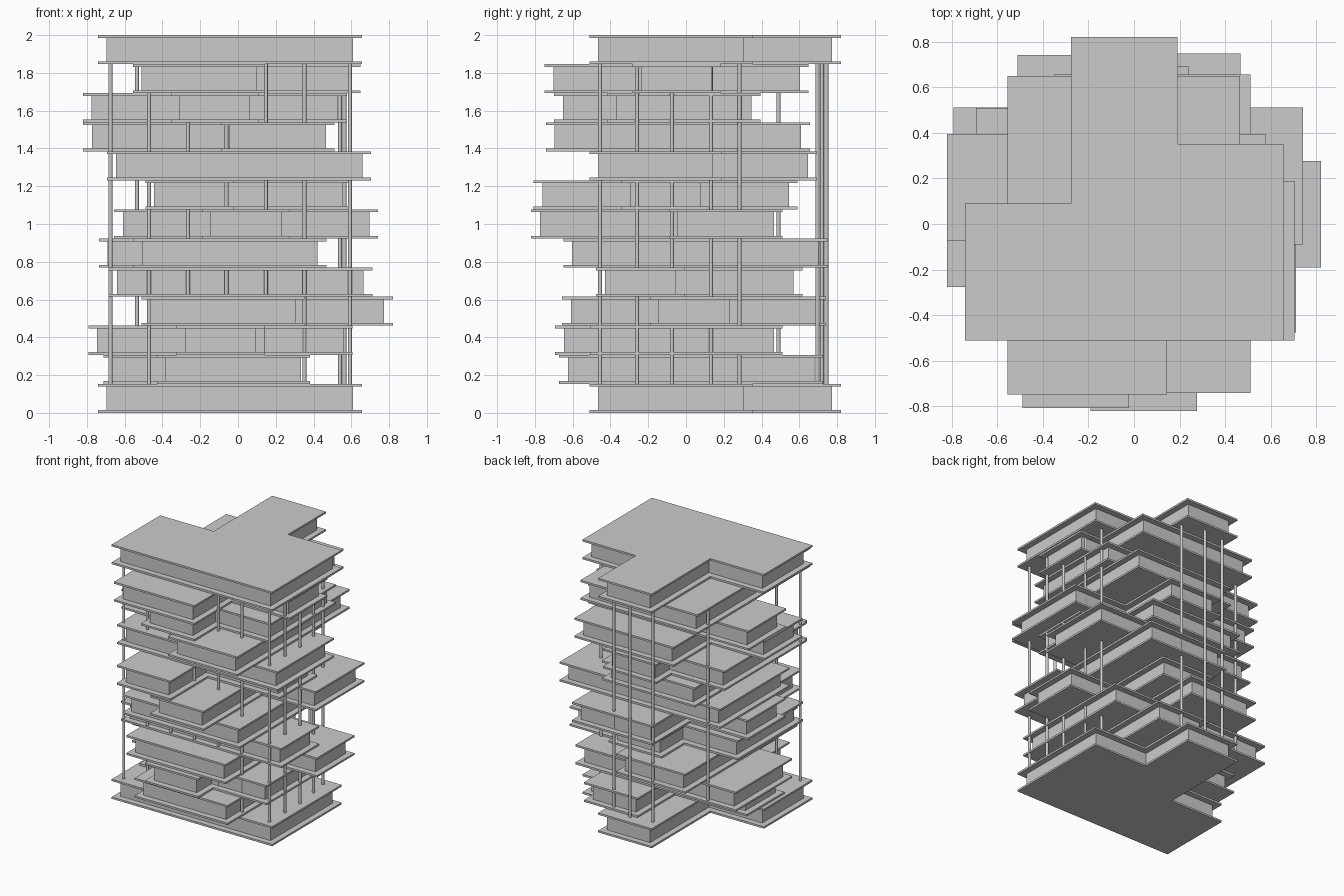
import bpy, bmesh
from math import radians
from mathutils import Matrix, Vector

if "Cube" in bpy.data.objects:
    bpy.data.objects.remove(bpy.data.objects["Cube"])

FLOORS = 13
H = 2.0 / FLOORS      # storey height
T = 0.0145            # slab thickness
INSET = 0.046         # walls set back from the slab edge
W = 1.397             # long side of each plan

# plan: left x, base y, left arm depth, right arm depth, total depth, pivot offset
PLANS = [
    (-0.741, -0.512, 0.602, 0.863, 1.332, (0.0, 0.0)),
    (-0.631, -0.435, 0.81, 0.467, 1.092, (-0.055, -0.041)),
    (-0.649, -0.512, 1.02, 0.70, 1.205, (-0.044, 0.0)),
]


def outline(plan, i):
    """Stepped T outline: two arms of unequal depth and a middle wing."""
    x, y, left, right, total, _ = plan
    x0, x1, x2, x3 = x + i, x + W / 3 + i, x + 2 * W / 3 - i, x + W - i
    return [(x0, y + i), (x3, y + i), (x3, y + right - i), (x2, y + right - i),
            (x2, y + total - i), (x1, y + total - i),
            (x1, y + left - i), (x0, y + left - i)]


def prism(name, pts, z0, z1, matrix):
    bm = bmesh.new()
    face = bm.faces.new([bm.verts.new((px, py, z0)) for px, py in pts])
    top = bmesh.ops.extrude_face_region(bm, geom=[face])["geom"]
    verts = [g for g in top if isinstance(g, bmesh.types.BMVert)]
    bmesh.ops.translate(bm, verts=verts, vec=(0, 0, z1 - z0))
    bmesh.ops.recalc_face_normals(bm, faces=bm.faces)
    bm.transform(matrix)
    mesh = bpy.data.meshes.new(name)
    bm.to_mesh(mesh)
    bm.free()
    bpy.context.collection.objects.link(bpy.data.objects.new(name, mesh))


def column(name, x, y, z0, z1):
    bpy.ops.mesh.primitive_cylinder_add(vertices=12, radius=0.0105, depth=z1 - z0,
                                        location=(x, y, (z0 + z1) / 2))
    bpy.context.object.name = name


# storeys: each plan in turn, turned a quarter more per floor
for k in range(FLOORS):
    plan = PLANS[k % 3]
    m = Matrix.Translation(Vector((*plan[5], 0))) @ Matrix.Rotation(radians(90 * (k % 4)), 4, 'Z')
    z = k * H
    prism(f"floor_slab_{k + 1}", outline(plan, 0), z, z + T, m)
    prism(f"walls_{k + 1}", outline(plan, INSET), z + T, z + H - T, m)
    prism(f"roof_slab_{k + 1}", outline(plan, 0), z + H - T, z + H, m)

# full-height columns between the bottom and top storeys
front = [(x, -0.455) for x in (-0.676, -0.47, -0.265, -0.06, 0.147, 0.352, 0.592)]
side = [(0.592, -0.26), (0.592, -0.075), (0.565, 0.132), (0.54, 0.284)]
back = [(-0.215, 0.72), (-0.035, 0.745), (0.14, 0.695)]
for n, (x, y) in enumerate(front + side + back):
    column(f"column_{n + 1}", x, y, H, 2 - H)

# rear column standing between the lower and upper storeys
column("rear_column", -0.535, 0.49, 2 * H, 12 * H)
